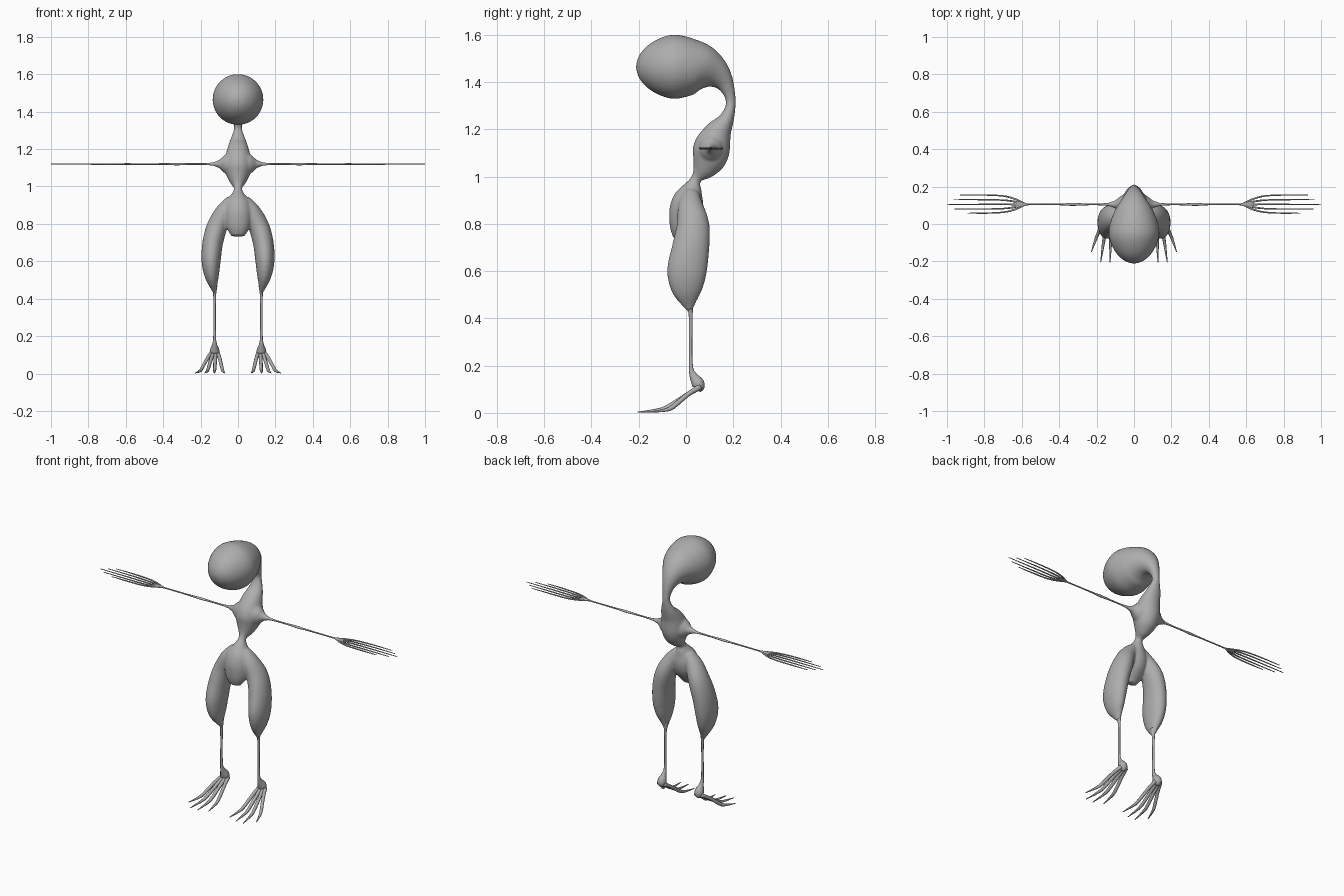
import bpy, bmesh, math
from mathutils import Vector

grey = bpy.data.materials.new("grey_skin")
grey.diffuse_color = (0.42, 0.42, 0.42, 1)


def spline(keys, steps):
    """Catmull-Rom interpolation of (x, y, z, side radius, other radius)."""
    out = []
    n = len(keys)
    for i in range(n - 1):
        p0, p1, p2, p3 = (keys[max(0, min(n - 1, i + k))] for k in (-1, 0, 1, 2))
        for s in range(steps):
            t = s / steps
            out.append([0.5 * (2 * b + (c - a) * t + (2 * a - 5 * b + 4 * c - d) * t * t
                               + (3 * b - a - 3 * c + d) * t ** 3)
                        for a, b, c, d in zip(p0, p1, p2, p3)])
    out.append(list(keys[-1]))
    return out


def loft(bm, keys, side=(1, 0, 0), sides=24, steps=4):
    """Capped tube of elliptical rings along a smooth path."""
    rows = spline(keys, steps)
    pts = [Vector(r[:3]) for r in rows]
    rings = []
    for i, r in enumerate(rows):
        t = (pts[min(i + 1, len(pts) - 1)] - pts[max(i - 1, 0)]).normalized()
        u = Vector(side)
        u = (u - t * u.dot(t)).normalized()
        v = t.cross(u)
        a, b = max(r[3], 0.0012), max(r[4], 0.0012)
        rings.append([bm.verts.new(pts[i] + u * a * math.cos(2 * math.pi * k / sides)
                                   + v * b * math.sin(2 * math.pi * k / sides))
                      for k in range(sides)])
    for p, q in zip(rings, rings[1:]):
        for k in range(sides):
            j = (k + 1) % sides
            bm.faces.new((p[k], p[j], q[j], q[k]))
    bm.faces.new(rings[0][::-1])
    bm.faces.new(rings[-1])


def finish(name, bm, mirror=False):
    bmesh.ops.recalc_face_normals(bm, faces=bm.faces)
    for f in bm.faces:
        f.smooth = True
    me = bpy.data.meshes.new(name)
    bm.to_mesh(me)
    bm.free()
    me.materials.append(grey)
    ob = bpy.data.objects.new(name, me)
    bpy.context.collection.objects.link(ob)
    if mirror:
        ob.modifiers.new("mirror", 'MIRROR')
    return ob


# Body: head, curved neck, chest, waist and pelvis in one sweep (y, z, rx, ry)
body = [(-.212, 1.465, .004, .004), (-.2, 1.465, .045, .045), (-.165, 1.465, .088, .088),
        (-.11, 1.465, .121, .121), (-.05, 1.465, .136, .136), (.015, 1.464, .125, .124),
        (.075, 1.458, .1, .1), (.13, 1.432, .062, .065), (.17, 1.385, .034, .035),
        (.19, 1.315, .021, .021), (.172, 1.245, .043, .032), (.138, 1.19, .06, .057),
        (.112, 1.13, .073, .077), (.097, 1.075, .067, .073), (.073, 1.03, .045, .05),
        (.042, .99, .021, .022), (.027, .95, .04, .042), (.01, .9, .07, .066),
        (-.003, .84, .075, .07), (-.02, .78, .062, .05), (-.028, .735, .035, .025)]
bm = bmesh.new()
loft(bm, [(0, y, z, a, b) for y, z, a, b in body], sides=32)

for s in (1, -1):
    # Thighs
    thigh = [(.03, .02, .93, .03, .035), (.07, .02, .87, .047, .055), (.11, .03, .79, .055, .07),
             (.135, .02, .7, .055, .079), (.144, .004, .6, .051, .084), (.14, .004, .52, .038, .066),
             (.13, .012, .46, .018, .03), (.125, .018, .435, .011, .013)]
    loft(bm, [(s * k[0], *k[1:]) for k in thigh])
    # Shoulder flares
    flare = [(.03, .105, 1.12, .06, .065), (.07, .105, 1.12, .045, .05),
             (.1, .105, 1.12, .022, .023), (.14, .105, 1.12, .009, .009)]
    loft(bm, [(s * k[0], *k[1:]) for k in flare], side=(0, 1, 0))
ob = finish("body", bm)
# Fuse the overlapping volumes into one soft skin
m = ob.modifiers.new("fuse", 'REMESH')
m.mode = 'VOXEL'
m.voxel_size = 0.007
m.use_smooth_shade = True
m = ob.modifiers.new("soften", 'SMOOTH')
m.factor = 0.5
m.iterations = 6

# Arms: thin rod with a slight swelling at the elbow
bm = bmesh.new()
loft(bm, [(x, .105, 1.12, a, b) for x, a, b in
          [(.09, .012, .012), (.13, .009, .009), (.18, .005, .005), (.26, .005, .005),
           (.33, .008, .007), (.38, .005, .005), (.5, .004, .004), (.58, .005, .004)]],
     side=(0, 1, 0), sides=10)
finish("arm", bm, True)

# Hands: small flat palm and five fanned fingers
bm = bmesh.new()
loft(bm, [(.57, .105, 1.12, .004, .004), (.595, .105, 1.12, .012, .005),
          (.62, .105, 1.119, .018, .004), (.64, .105, 1.119, .015, .002)],
     side=(0, 1, 0), sides=12)
for off, tip in zip((.05, .025, 0, -.025, -.047), (.93, .965, 1, .96, .89)):
    loft(bm, [(.59, .105 + off * .15, 1.12, .004, .003), (.64, .105 + off * .6, 1.119, .005, .004),
              (.70, .105 + off * .9, 1.119, .004, .004), (.8, .105 + off, 1.12, .0035, .0035),
              (tip, .105 + off, 1.12, .002, .002)],
         side=(0, 1, 0), sides=8)
finish("hand", bm, True)

# Shins ending in a rounded heel
bm = bmesh.new()
loft(bm, [(.125, y, z, a, b) for y, z, a, b in
          [(.015, .47, .015, .018), (.018, .435, .01, .012), (.02, .4, .007, .008),
           (.02, .21, .007, .008), (.03, .16, .012, .016), (.048, .13, .024, .026),
           (.055, .11, .024, .024), (.05, .093, .012, .012)]], sides=12)
finish("shin", bm, True)

# Feet: four long splayed toes
bm = bmesh.new()
for start, tip_x, tip_y in ((.107, .07, -.18), (.119, .128, -.205),
                            (.131, .178, -.205), (.143, .228, -.15)):
    d = tip_x - start
    k = tip_y / -.205
    loft(bm, [(start, .06, .11, .01, .012), (start + d * .25, .01, .08, .01, .01),
              (start + d * .6, -.075 * k, .026, .009, .01),
              (start + d * .75, -.12 * k, .012, .007, .007),
              (tip_x, tip_y, .003, .002, .002)], sides=8)
finish("toes", bm, True)
